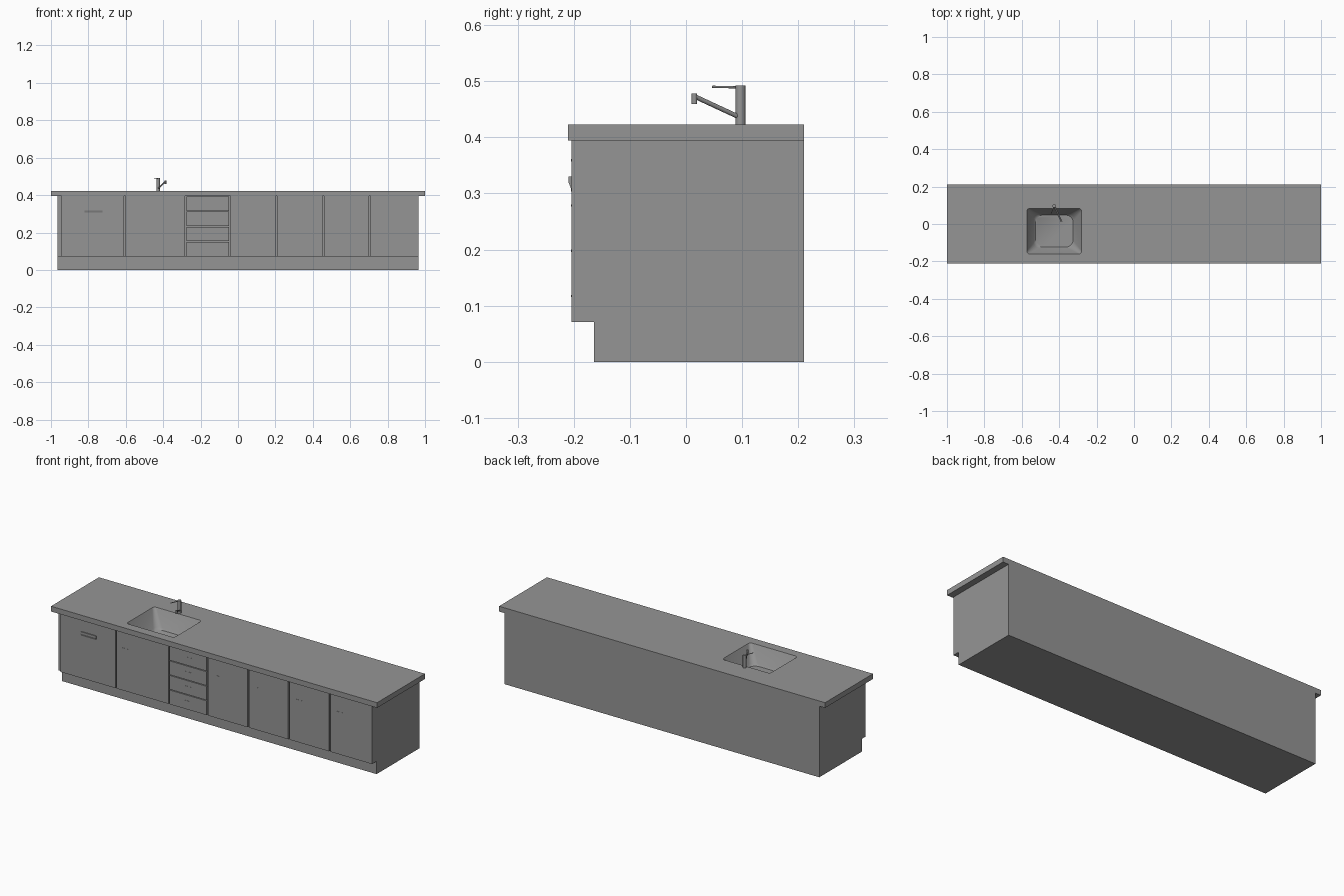
import bpy, bmesh, math
from mathutils import Vector

if "Cube" in bpy.data.objects:
    bpy.data.objects.remove(bpy.data.objects["Cube"], do_unlink=True)

grey = bpy.data.materials.new("plain grey")
grey.use_nodes = True
COLOUR = (0.3, 0.3, 0.3, 1)
grey.diffuse_color = COLOUR
grey.node_tree.nodes["Principled BSDF"].inputs["Base Color"].default_value = COLOUR


def finish(name, bm, smooth=False):
    bmesh.ops.recalc_face_normals(bm, faces=bm.faces)
    mesh = bpy.data.meshes.new(name)
    bm.to_mesh(mesh)
    bm.free()
    mesh.materials.append(grey)
    ob = bpy.data.objects.new(name, mesh)
    bpy.context.collection.objects.link(ob)
    if smooth:
        bpy.ops.object.select_all(action="DESELECT")
        ob.select_set(True)
        bpy.context.view_layer.objects.active = ob
        bpy.ops.object.shade_smooth_by_angle(angle=math.radians(35))
    return ob


def extrude_x(name, profile, x0, x1):
    """Extrude a (y, z) profile from x0 to x1."""
    bm = bmesh.new()
    face = bm.faces.new([bm.verts.new((x0, y, z)) for y, z in profile])
    ext = bmesh.ops.extrude_face_region(bm, geom=[face])["geom"]
    moved = [v for v in ext if isinstance(v, bmesh.types.BMVert)]
    bmesh.ops.translate(bm, vec=(x1 - x0, 0, 0), verts=moved)
    return finish(name, bm)


def box(name, x0, x1, y0, y1, z0, z1):
    return extrude_x(name, [(y0, z0), (y1, z0), (y1, z1), (y0, z1)], x0, x1)


def rod(name, a, b, radius, sides=24):
    a, b = Vector(a), Vector(b)
    bm = bmesh.new()
    bmesh.ops.create_cone(bm, cap_ends=True, segments=sides, radius1=radius,
                          radius2=radius, depth=(b - a).length)
    bm.transform((b - a).to_track_quat("Z", "Y").to_matrix().to_4x4())
    bmesh.ops.translate(bm, vec=(a + b) / 2, verts=bm.verts)
    return finish(name, bm, True)


def rounded_ring(bm, x0, x1, y0, y1, r, z, steps=5):
    """Vertices of a rectangle with rounded corners."""
    corners = [(x1 - r, y1 - r), (x0 + r, y1 - r), (x0 + r, y0 + r), (x1 - r, y0 + r)]
    ring = []
    for i, (cx, cy) in enumerate(corners):
        for s in range(steps + 1):
            t = math.pi / 2 * (i + s / steps)
            ring.append(bm.verts.new((cx + r * math.cos(t), cy + r * math.sin(t), z)))
    return ring


def loft(name, rings, cap_first, smooth=True):
    bm = bmesh.new()
    loops = [rounded_ring(bm, *ring) for ring in rings]
    for a, b in zip(loops, loops[1:]):
        for i in range(len(a)):
            j = (i + 1) % len(a)
            bm.faces.new((a[i], a[j], b[j], b[i]))
    bm.faces.new(loops[-1])
    if cap_first:
        bm.faces.new(loops[0])
    return finish(name, bm, smooth)


TOP, UNDER, TOE = 0.423, 0.394, 0.071
FACE, FRONT, BACK = -0.204, -0.195, 0.21
END = 0.965

# Cabinet body with a recessed toe kick, open under the worktop for the bowl
body = extrude_x("cabinet_body", [(-0.164, 0), (BACK, 0), (BACK, UNDER), (FRONT, UNDER),
                                  (FRONT, TOE), (-0.164, TOE)], -END, END)
bm = bmesh.new()
bm.from_mesh(body.data)
lid = [f for f in bm.faces if f.normal.z > 0.9 and f.calc_center_median().z > 0.3]
bmesh.ops.delete(bm, geom=lid, context="FACES_ONLY")
bm.to_mesh(body.data)
bm.free()

# Worktop with the sink opening cut through
rim = (-0.573, -0.28, -0.16, 0.083, 0.015)
worktop = box("worktop", -1, 1, -0.21, BACK, UNDER, TOP)
cutter = loft("sink_cutter", [rim + (UNDER - 0.05,), rim + (TOP + 0.05,)], True, False)
cut = worktop.modifiers.new("sink opening", "BOOLEAN")
cut.operation, cut.solver, cut.object = "DIFFERENCE", "EXACT", cutter
bpy.ops.object.select_all(action="DESELECT")
bpy.context.view_layer.objects.active = worktop
worktop.select_set(True)
bpy.ops.object.modifier_apply(modifier=cut.name)
bpy.data.objects.remove(cutter, do_unlink=True)

# Tapered sink bowl with a rounded floor
loft("sink_bowl", [rim + (TOP,),
                   (-0.57, -0.283, -0.157, 0.08, 0.017, TOP - 0.005),
                   (-0.536, -0.317, -0.131, 0.055, 0.033, 0.335),
                   (-0.526, -0.325, -0.124, 0.048, 0.04, 0.325)], False)

# Door and drawer fronts separated by narrow gaps
GAP = 0.004


def panel(name, x0, x1, z0, z1):
    box(name, x0, x1, FACE, FRONT, z0, z1)


def pull(name, x, z):
    box(name, x - 0.02, x + 0.02, FACE - 0.001, FRONT, z - 0.002, z + 0.002)


panel("dishwasher_front", -0.945, -0.605 - GAP, TOE, UNDER)
doors = [(-0.605, -0.28), (-0.045, 0.205), (0.205, 0.455), (0.455, 0.705), (0.705, END)]
for n, (x0, x1) in enumerate(doors, 1):
    right = x1 if x1 == END else x1 - GAP
    panel(f"door_{n}", x0 + GAP, right, TOE, UNDER)
    pull(f"door_pull_{n}", x0 + 0.06, 0.305)

height = (UNDER - TOE) / 4
for n in range(4):
    z = TOE + n * height
    panel(f"drawer_{n + 1}", -0.28 + GAP, -0.045 - GAP,
          z + (GAP / 2 if n else 0), z + height - GAP / 2)
    pull(f"drawer_pull_{n + 1}", -0.162, z + 0.046)

# Wedge-shaped dishwasher grip
extrude_x("dishwasher_grip", [(FACE, 0.33), (-0.209, 0.33), (-0.209, 0.319), (FACE, 0.306)],
          -0.82, -0.725)

# Mixer tap
tap = Vector((-0.427, 0.097, TOP))
tip = Vector((-0.388, 0.015, 0.469))
rod("tap_column", tap - Vector((0, 0, 0.005)), tap + Vector((0, 0, 0.069)), 0.009)
rod("tap_spout", tap + Vector((0, 0, 0.012)), tip + Vector((0, 0, 0.004)), 0.0042, 16)
rod("tap_nozzle", tip - Vector((0, 0, 0.01)), tip + Vector((0, 0, 0.009)), 0.005, 16)
rod("tap_lever", tap + Vector((0, 0, 0.066)), (-0.447, 0.047, 0.49), 0.002, 12)
